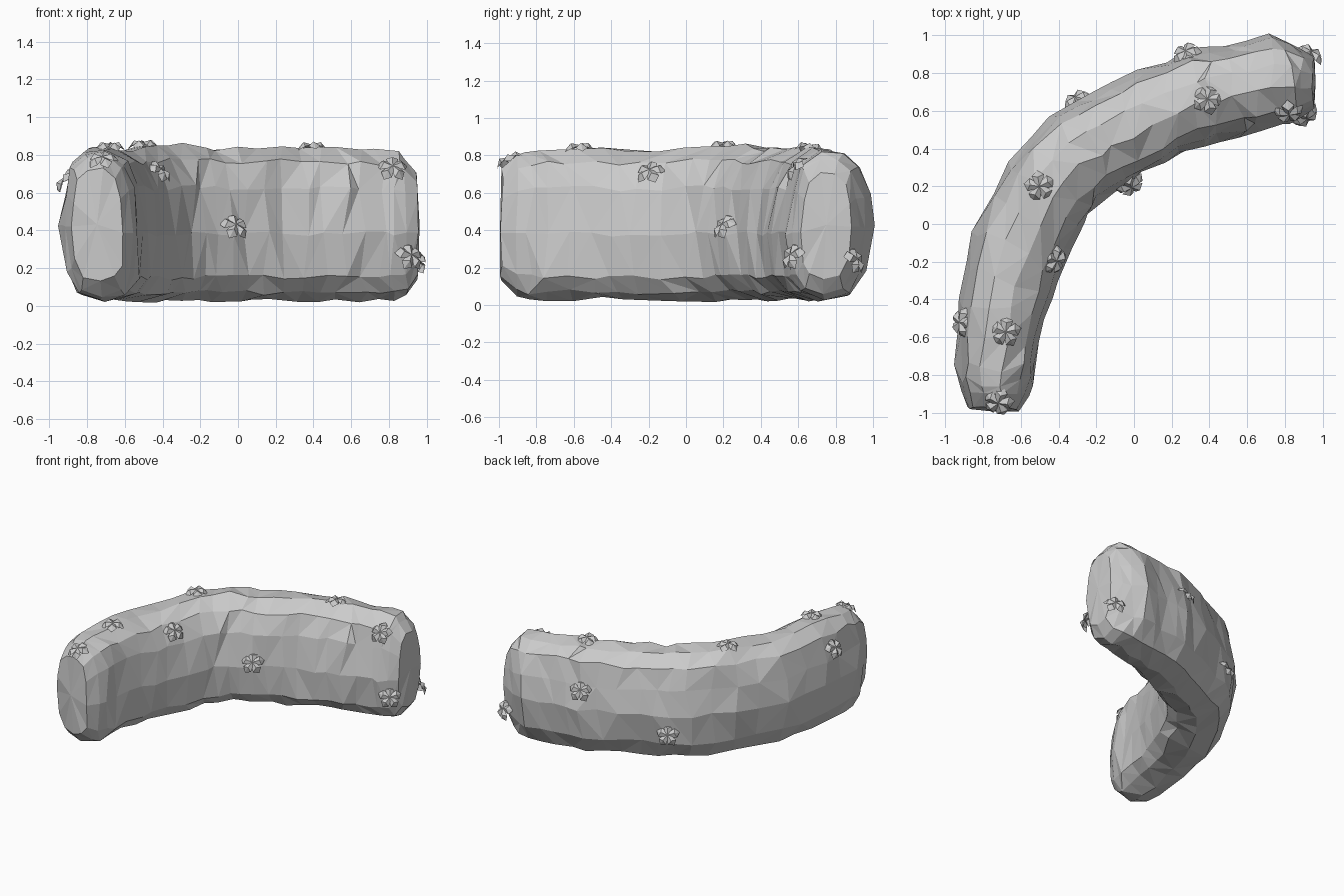
import bpy
import bmesh
import math
import random
from mathutils import Vector, Matrix
from mathutils.bvhtree import BVHTree

random.seed(7)
cube = bpy.data.objects.get("Cube")
if cube:
    bpy.data.objects.remove(cube, do_unlink=True)

stone = bpy.data.materials.new("plain_grey")
stone.use_nodes = True
grey = (0.6, 0.6, 0.6, 1)
stone.diffuse_color = grey
stone.node_tree.nodes["Principled BSDF"].inputs["Base Color"].default_value = grey


def add_object(name, bm):
    mesh = bpy.data.meshes.new(name)
    bm.to_mesh(mesh)
    mesh.materials.append(stone)
    obj = bpy.data.objects.new(name, mesh)
    bpy.context.collection.objects.link(obj)
    return obj


# Plan of the curved wall: outer and inner edge, and top height change, at each station
outer = [(-.92, -.89), (-.945, -.76), (-.92, -.42), (-.84, -.03), (-.66, .33), (-.43, .59),
         (-.22, .69), (.03, .81), (.28, .92), (.5, .95), (.73, 1), (.89, .94)]
inner = [(-.55, -.91), (-.52, -.76), (-.47, -.5), (-.39, -.27), (-.27, .0), (-.17, .13),
         (-.02, .22), (.15, .32), (.36, .42), (.56, .47), (.77, .53), (.89, .56)]
lift = [-.01, 0, .01, -.01, .02, .02, 0, 0, .01, 0, -.01, -.02]
# Cross-section: share of the way from inner to outer edge, height
section = [(.17, .07), (.03, .15), (0, .38), (.06, .62), (.17, .76), (.41, .83), (.67, .82),
           (.87, .75), (.95, .59), (1, .42), (.93, .19), (.76, .06), (.45, .03)]
MID_Z = 0.43


def ring(bm, station, shrink=1.0, push=Vector((0, 0, 0)), rough=0.014):
    a, b, rise = station
    along = (b - a).cross(Vector((0, 0, 1))).normalized()
    verts = []
    for t, z in section:
        t = 0.5 + (t - 0.5) * shrink
        z = MID_Z + (z - MID_Z) * shrink
        z += rise * max(0, z - MID_Z) / 0.4
        p = a.lerp(b, t) + push + Vector((0, 0, z))
        p += Vector([random.uniform(-1, 1) * rough for _ in range(3)])
        p += along * random.uniform(-1, 1) * rough * 2
        p.z = max(p.z, 0)
        verts.append(bm.verts.new(p))
    return verts


# Wall body: loft with rough facets and bevelled, capped ends
bm = bmesh.new()
edges = [(Vector((*i, 0)), Vector((*o, 0)), h) for i, o, h in zip(inner, outer, lift)]
stations = []
for (a, b, h), (c, d, g) in zip(edges, edges[1:]):
    stations += [(a, b, h), (a.lerp(c, 0.5), b.lerp(d, 0.5), (h + g) / 2)]
stations.append(edges[-1])
start_push, end_push = Vector((-.01, -.075, 0)), Vector((.06, 0, 0))
rings = [ring(bm, stations[0], 0.76, start_push, 0.006), ring(bm, stations[0], 0.95, rough=0.006)]
rings += [ring(bm, s) for s in stations[1:-1]]
rings += [ring(bm, stations[-1], 0.93, rough=0.006), ring(bm, stations[-1], 0.72, end_push, 0.006)]
count = len(section)
for r, s in zip(rings, rings[1:]):
    for k in range(count):
        n = (k + 1) % count
        if random.random() < 0.5:
            bm.faces.new((r[k], r[n], s[n]))
            bm.faces.new((r[k], s[n], s[k]))
        else:
            bm.faces.new((r[k], r[n], s[k]))
            bm.faces.new((r[n], s[n], s[k]))
for cap, push in ((rings[0], start_push), (rings[-1], end_push)):
    centre = sum((v.co for v in cap), Vector()) / count + push * 0.2
    hub = bm.verts.new(centre)
    for k in range(count):
        bm.faces.new((cap[k], cap[(k + 1) % count], hub))
bmesh.ops.recalc_face_normals(bm, faces=bm.faces)
add_object("curved_wall", bm)
surface = BVHTree.FromBMesh(bm)
bm.free()


# Leaf tufts: five broad, folded, drooping leaves around a centre, tilted up from the wall
def leaf_tuft(name, place):
    spot, normal, _, _ = surface.find_nearest(Vector(place))
    axis = (normal + Vector((0, 0, 0.6))).normalized()
    tuft = bmesh.new()
    for k in range(5):
        turn = Matrix.Rotation(math.tau * k / 5 + 0.3, 4, "Z")
        base, bend, tip = [tuft.verts.new(turn @ Vector(p))
                           for p in ((0, 0, .025), (.05, 0, .035), (.085, 0, -.01))]
        for side in (1, -1):
            near, far = [tuft.verts.new(turn @ Vector((x, side * y, z)))
                         for x, y, z in ((.025, .022, .018), (.06, .033, .008))]
            for face in ((base, bend, far, near), (bend, tip, far)):
                tuft.faces.new(face if side < 0 else face[::-1])
    for face in tuft.faces:
        face.normal_update()
        if face.normal.z < 0:
            face.normal_flip()
    lift_off = normal * (0.015 - 0.02 * max(0, normal.z))
    seat = Matrix.Translation(spot + lift_off) @ axis.to_track_quat("Z", "Y").to_matrix().to_4x4()
    tuft.transform(seat)
    add_object(name, tuft)
    tuft.free()


places = [(-.72, -.95, .78), (-.68, -.57, .81), (-.95, -.52, .67), (-.4, -.2, .72),
          (-.01, .2, .42), (-.5, .2, .83), (-.31, .67, .27), (.27, .92, .56),
          (.39, .66, .83), (.82, .58, .73), (.91, .57, .26), (.92, .88, .24)]
for number, place in enumerate(places, 1):
    leaf_tuft(f"leaf_tuft_{number}", place)
